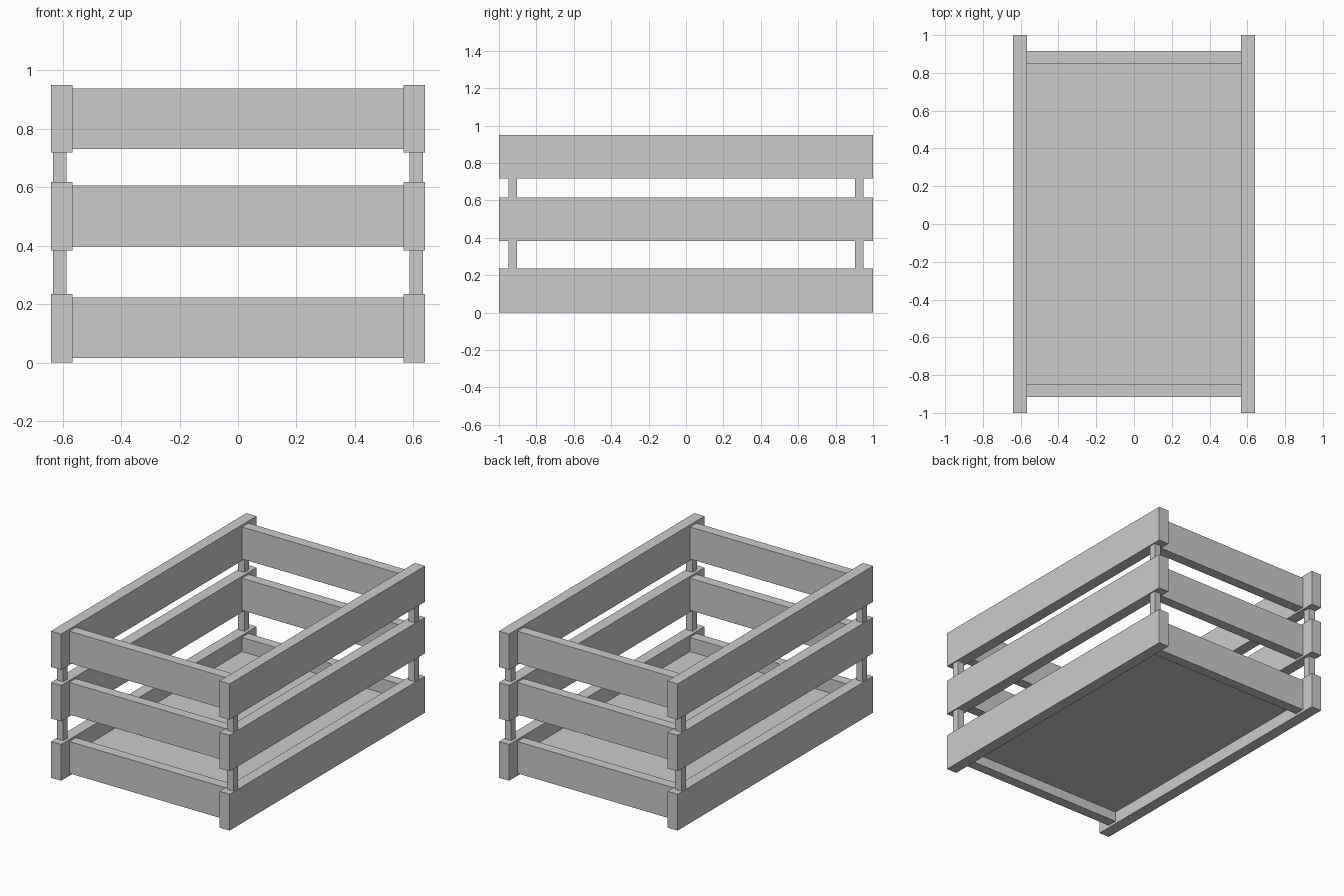
import bpy

if "Cube" in bpy.data.objects:
    bpy.data.objects.remove(bpy.data.objects["Cube"])


def box(name, x, y, z):
    """Box from (min, max) ranges on each axis."""
    bpy.ops.mesh.primitive_cube_add(
        size=1, location=[(a + b) / 2 for a, b in (x, y, z)])
    ob = bpy.context.object
    ob.name = name
    ob.scale = [b - a for a, b in (x, y, z)]
    bpy.ops.object.transform_apply(location=True, rotation=False, scale=True)
    return ob


def span(sign, inner, outer):
    """Range on the chosen side of the centre plane."""
    return tuple(sorted((sign * inner, sign * outer)))


sides = {"left": -1, "right": 1}
ends = {"front": -1, "back": 1}
rail_levels = [(0, 0.235), (0.384, 0.617), (0.718, 0.95)]
slat_levels = [(0.016, 0.222), (0.397, 0.605), (0.73, 0.937)]

# Long side rails
for side, s in sides.items():
    for i, z in enumerate(rail_levels):
        box(f"{side}_rail_{i + 1}", span(s, 0.567, 0.64), (-1, 1), z)

# Short end slats, fitted between the rails
for end, e in ends.items():
    for i, z in enumerate(slat_levels):
        box(f"{end}_slat_{i + 1}", (-0.567, 0.567), span(e, 0.85, 0.916), z)

# Thin corner posts running through the rails
for side, s in sides.items():
    for end, e in ends.items():
        box(f"{end}_{side}_post", span(s, 0.587, 0.633),
            span(e, 0.904, 0.95), (0.02, 0.93))

# Floor panel
box("floor_panel", (-0.567, 0.567), (-0.85, 0.85), (0.08, 0.13))
